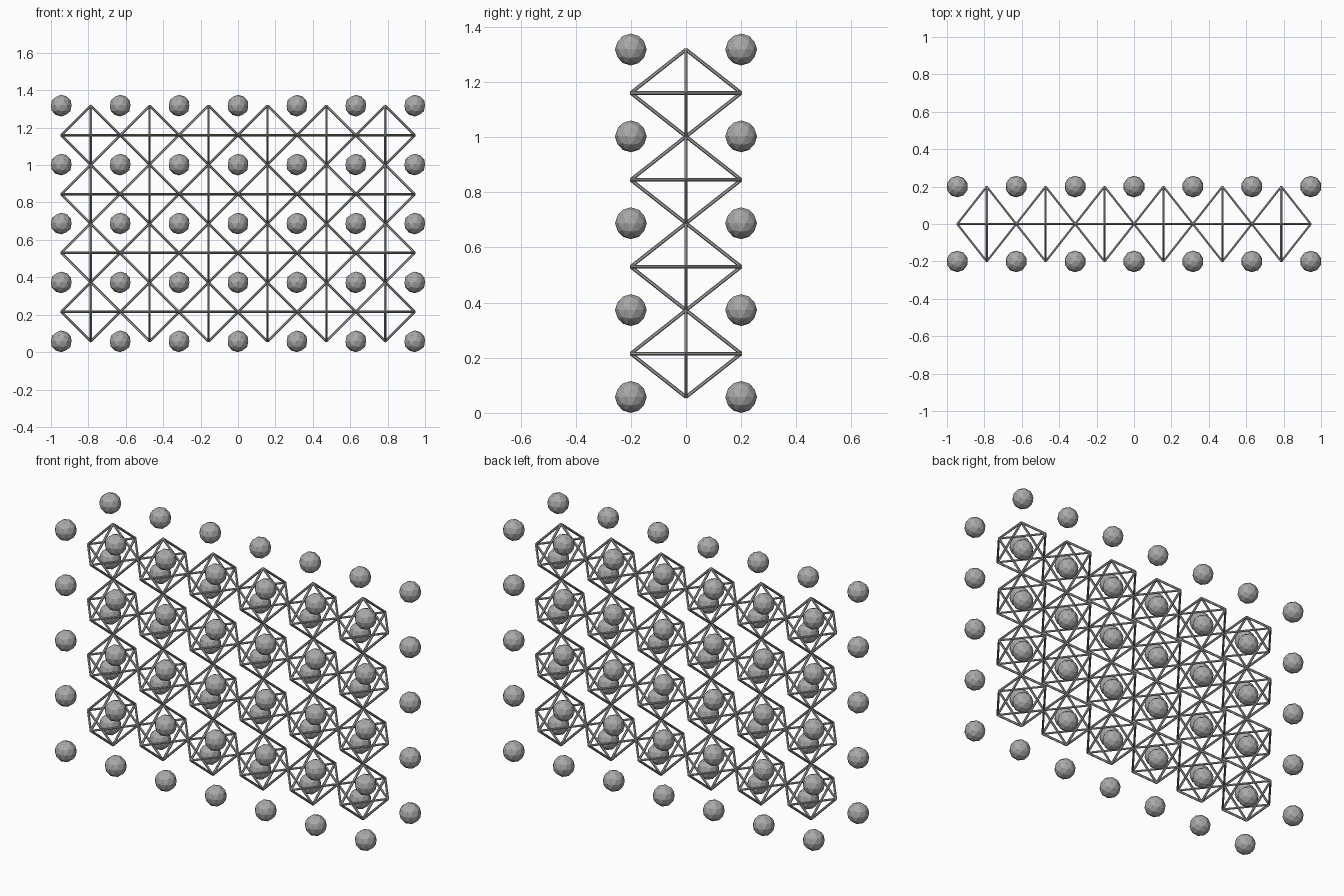
import bpy
import bmesh
from mathutils import Matrix, Vector

PITCH = 0.315          # spacing of the cells in x and z
HALF = PITCH / 2
DEPTH = 0.2            # half depth of a cell
BALL = 0.0577
ROD = 0.0065
COLS, ROWS = 6, 4

old = bpy.data.objects.get("Cube")
if old:
    bpy.data.objects.remove(old, do_unlink=True)

grey = bpy.data.materials.new("grey")
grey.use_nodes = True
colour = (0.4, 0.4, 0.4, 1)
grey.diffuse_color = colour
grey.node_tree.nodes["Principled BSDF"].inputs["Base Color"].default_value = colour


def finish_mesh(bm, name):
    mesh = bpy.data.meshes.new(name)
    bm.to_mesh(mesh)
    bm.free()
    mesh.materials.append(grey)
    return mesh


def place(name, mesh, location):
    obj = bpy.data.objects.new(name, mesh)
    obj.location = location
    bpy.context.collection.objects.link(obj)


# Faceted ball
bm = bmesh.new()
bmesh.ops.create_icosphere(bm, subdivisions=2, radius=BALL)
ball_mesh = finish_mesh(bm, "ball")

# Octahedral cage: a rod between every two corners on different axes
corners = [(axis, Vector([sign * size if i == axis else 0 for i in range(3)]))
           for axis, size in enumerate((HALF, DEPTH, HALF)) for sign in (-1, 1)]
bm = bmesh.new()
for axis_a, a in corners:
    for axis_b, b in corners:
        if axis_a < axis_b:
            span = b - a
            turn = span.to_track_quat('Z', 'Y').to_matrix().to_4x4()
            bmesh.ops.create_cone(
                bm, cap_ends=True, segments=6, radius1=ROD, radius2=ROD,
                depth=span.length, matrix=Matrix.Translation((a + b) / 2) @ turn)
cage_mesh = finish_mesh(bm, "cage")

# Wall of cages touching at their corners
for col in range(COLS):
    for row in range(ROWS):
        x = (col - (COLS - 1) / 2) * PITCH
        place("cage", cage_mesh, (x, 0, BALL + HALF + row * PITCH))

# Balls at the corners of the cells, front and back
for col in range(COLS + 1):
    for row in range(ROWS + 1):
        for side, y in (("front", -DEPTH), ("back", DEPTH)):
            x = (col - COLS / 2) * PITCH
            place(side + "_ball", ball_mesh, (x, y, BALL + row * PITCH))
